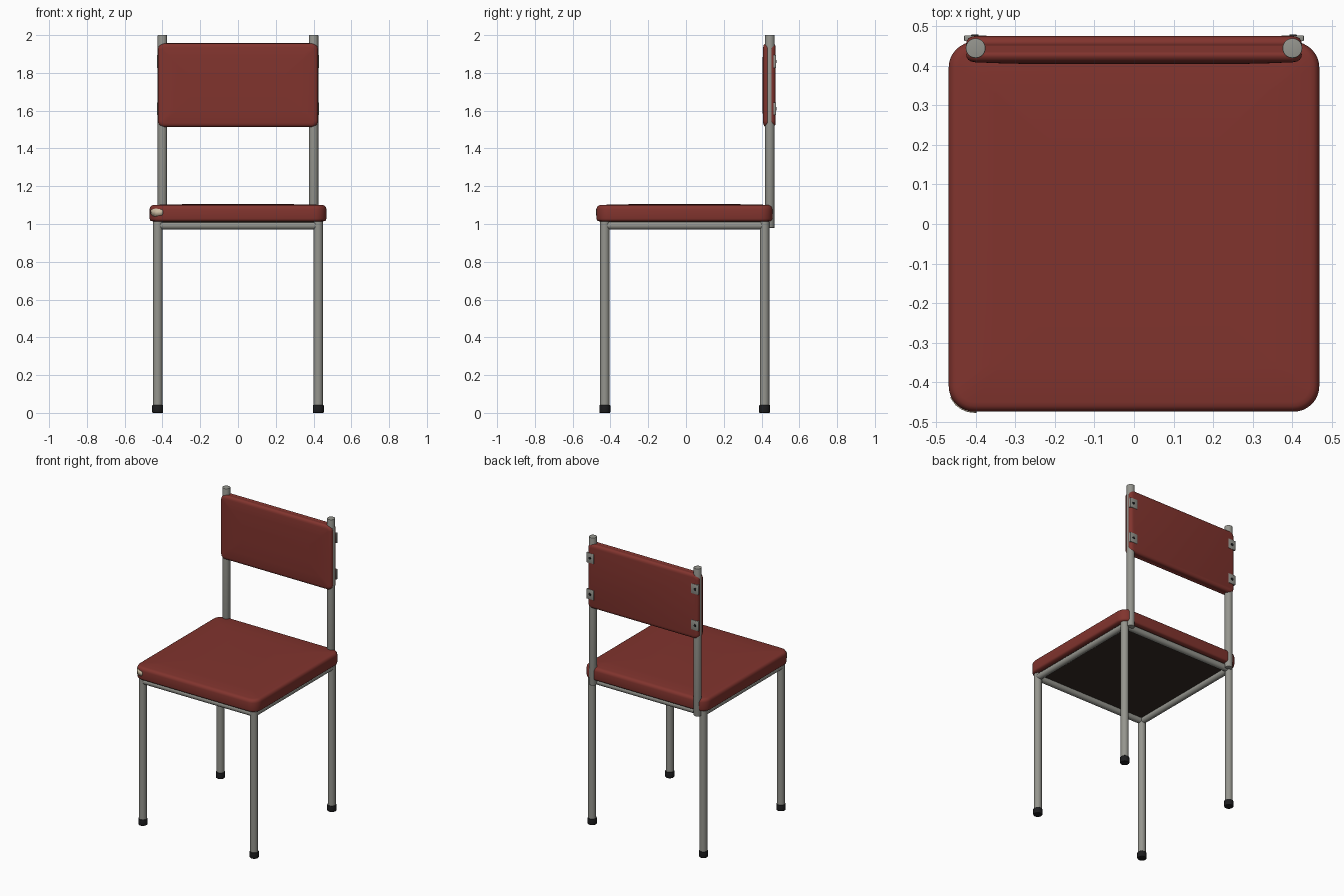
import bpy, bmesh
from math import cos, sin, pi, radians
from mathutils import Matrix, Vector

if "Cube" in bpy.data.objects:
    bpy.data.objects.remove(bpy.data.objects["Cube"])


def material(name, rgb):
    m = bpy.data.materials.new(name)
    m.diffuse_color = (*rgb, 1)
    m.use_nodes = True
    m.node_tree.nodes["Principled BSDF"].inputs["Base Color"].default_value = m.diffuse_color
    return m


RED = material("red_vinyl", (0.22, 0.034, 0.027))
BLACK = material("black_rubber", (0.012, 0.012, 0.013))
BROWN = material("dark_board", (0.035, 0.024, 0.018))
FOAM = material("foam", (0.6, 0.5, 0.36))
METAL = material("steel", (0.3, 0.3, 0.27))


def finish(name, bm, mat=None, angle=35):
    bmesh.ops.recalc_face_normals(bm, faces=bm.faces)
    me = bpy.data.meshes.new(name)
    bm.to_mesh(me)
    bm.free()
    me.shade_smooth()
    me.set_sharp_from_angle(angle=radians(angle))
    if mat:
        me.materials.append(mat)
    ob = bpy.data.objects.new(name, me)
    bpy.context.collection.objects.link(ob)
    return ob


def tube(name, a, b, r, mat=METAL, bevel=0.0):
    a, b = Vector(a), Vector(b)
    d = b - a
    bm = bmesh.new()
    mx = Matrix.Translation((a + b) / 2) @ d.to_track_quat('Z', 'Y').to_matrix().to_4x4()
    bmesh.ops.create_cone(bm, cap_ends=True, segments=32, radius1=r, radius2=r,
                          depth=d.length, matrix=mx)
    if bevel:
        rims = [e for e in bm.edges if any(len(f.verts) > 4 for f in e.link_faces)]
        bmesh.ops.bevel(bm, geom=rims, offset=bevel, segments=3, affect='EDGES', profile=0.5)
    return finish(name, bm, mat)


def box(name, lo, hi, mat, bevel=0.0):
    lo, hi = Vector(lo), Vector(hi)
    bm = bmesh.new()
    mx = Matrix.Translation((lo + hi) / 2) @ Matrix.Diagonal((*(hi - lo), 1))
    bmesh.ops.create_cube(bm, size=1, matrix=mx)
    if bevel:
        bmesh.ops.bevel(bm, geom=bm.edges[:], offset=bevel, segments=2, affect='EDGES', profile=0.5)
    return finish(name, bm, mat)


def cushion(name, hw, hh, r, rings, mx, mat=RED):
    """Loft rounded rectangles; rings are (inset, height)."""
    bm = bmesh.new()
    loops = []
    for inset, h in rings:
        w, d, rr = hw - inset, hh - inset, max(r - inset, 0.012)
        loop = []
        for k, (sx, sy) in enumerate(((1, 1), (-1, 1), (-1, -1), (1, -1))):
            for i in range(9):
                t = k * pi / 2 + i * pi / 16
                loop.append(bm.verts.new((sx * (w - rr) + rr * cos(t),
                                          sy * (d - rr) + rr * sin(t), h)))
        loops.append(loop)
    for a, b in zip(loops, loops[1:]):
        for i in range(len(a)):
            j = (i + 1) % len(a)
            bm.faces.new((a[i], a[j], b[j], b[i]))
    bm.faces.new(loops[0][::-1])
    bm.faces.new(loops[-1])
    bmesh.ops.transform(bm, matrix=mx, verts=bm.verts)
    return finish(name, bm, mat, 50)


# Seat cushion with a slightly crowned top, and the board under it
CY = -0.007
cushion("seat", 0.468, 0.467, 0.065,
        [(0.022, 1.013), (0.007, 1.016), (0.002, 1.021), (0, 1.029), (0, 1.079), (0.002, 1.087),
         (0.007, 1.095), (0.014, 1.099), (0.024, 1.101), (0.12, 1.104), (0.3, 1.106)],
        Matrix.Translation((0, CY, 0)))
box("seat_board", (-0.435, CY - 0.435, 1.003), (0.435, CY + 0.435, 1.016), BROWN)

# Torn front corner showing foam
bm = bmesh.new()
c, r = Vector((-0.403, CY - 0.402)), 0.0665
path = [(-0.403 + r * cos(radians(a)), c.y + r * sin(radians(a)), lo, hi) for a, lo, hi in
        ((205, 1.055, 1.074), (225, 1.042, 1.078), (240, 1.04, 1.082), (255, 1.045, 1.08),
         (270, 1.045, 1.077))] + [(-0.398, c.y - r, 1.055, 1.072)]
cols = [(bm.verts.new((x, y, lo)), bm.verts.new((x, y, hi))) for x, y, lo, hi in path]
for p, q in zip(cols, cols[1:]):
    bm.faces.new((p[0], q[0], q[1], p[1]))
tear = finish("seat_tear", bm, FOAM)
sol = tear.modifiers.new("thickness", 'SOLIDIFY')
sol.thickness, sol.offset = 0.003, 0

# Legs with rubber feet
LX, LY = 0.425, 0.423
for sx, side in ((-1, "left"), (1, "right")):
    for sy, end in ((-1, "front"), (1, "back")):
        x, y = sx * LX, CY + sy * LY
        tube(f"{end}_{side}_leg", (x, y, 0.02), (x, y, 1.013), 0.025)
        tube(f"{end}_{side}_foot", (x, y, 0), (x, y, 0.042), 0.029, BLACK, 0.004)

# Rails under the seat
for s, (xn, yn) in ((-1, ("left", "front")), (1, ("right", "back"))):
    tube(f"{yn}_rail", (-LX, CY + s * LY, 0.992), (LX, CY + s * LY, 0.992), 0.021)
    tube(f"{xn}_rail", (s * LX, CY - LY, 0.992), (s * LX, CY + LY, 0.992), 0.021)

# Back posts with clips and screws
for s, side in ((-1, "left"), (1, "right")):
    tube(f"{side}_back_post", (s * 0.4, 0.444, 0.98), (s * 0.4, 0.444, 2.0), 0.025, METAL, 0.002)
    for z, level in ((1.61, "lower"), (1.86, "upper")):
        xs = sorted((s * 0.372, s * 0.429))
        box(f"{side}_{level}_clip", (xs[0], 0.462, z - 0.034), (xs[1], 0.4765, z + 0.034), METAL, 0.002)
        tube(f"{side}_{level}_screw", (s * 0.402, 0.472, z), (s * 0.402, 0.4785, z), 0.009, BLACK, 0.001)

# Backrest: front pad, back pad and the core between the posts
pad = [(0.004, 0), (0, 0.005), (0.001, 0.012), (0.005, 0.019), (0.012, 0.0235), (0.022, 0.0255)]
cushion("backrest_front_pad", 0.424, 0.222, 0.035, pad + [(0.08, 0.028), (0.16, 0.03)],
        Matrix.Translation((0, 0.434, 1.735)) @ Matrix.Rotation(pi / 2, 4, 'X'))
cushion("backrest_back_pad", 0.424, 0.222, 0.035, pad,
        Matrix.Translation((0, 0.449, 1.735)) @ Matrix.Rotation(-pi / 2, 4, 'X'))
box("backrest_core", (-0.39, 0.425, 1.516), (0.39, 0.458, 1.954), RED)
